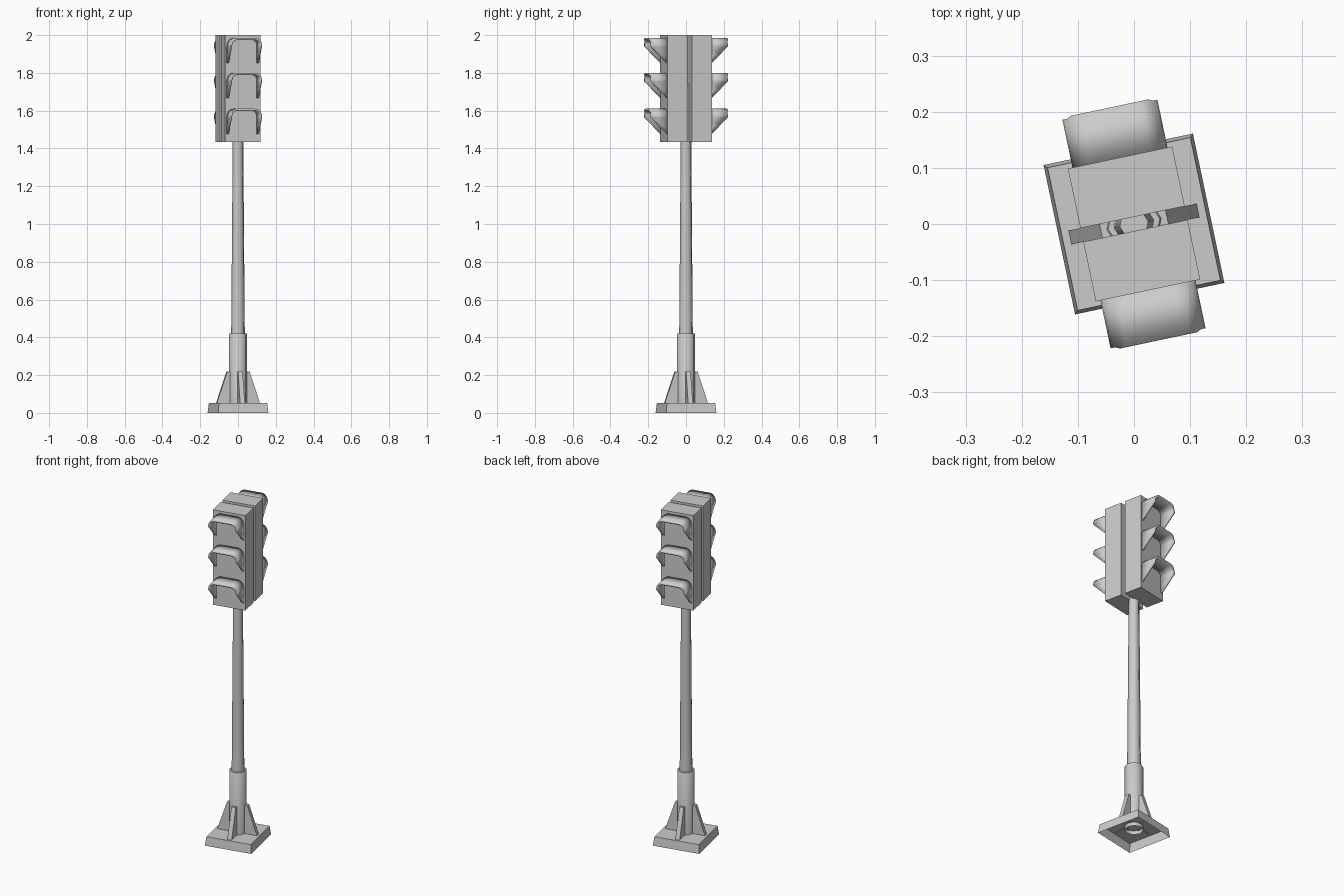
import bpy, bmesh, math

if "Cube" in bpy.data.objects:
    bpy.data.objects.remove(bpy.data.objects["Cube"])

YAW = math.radians(11.9)   # the whole light stands slightly turned


def add_object(name, bm, yaw=0.0, smooth=None):
    bmesh.ops.recalc_face_normals(bm, faces=bm.faces)
    mesh = bpy.data.meshes.new(name)
    bm.to_mesh(mesh)
    bm.free()
    ob = bpy.data.objects.new(name, mesh)
    bpy.context.collection.objects.link(ob)
    ob.rotation_euler.z = YAW + yaw
    if smooth:
        bpy.ops.object.select_all(action='DESELECT')
        bpy.context.view_layer.objects.active = ob
        ob.select_set(True)
        bpy.ops.object.shade_smooth_by_angle(angle=math.radians(smooth))
    return ob


def loft(rings, cap_top=True, cap_bottom=False):
    """Skin a stack of equally sized point rings."""
    bm = bmesh.new()
    vs = [[bm.verts.new(p) for p in r] for r in rings]
    n = len(vs[0])
    for a, b in zip(vs, vs[1:]):
        for i in range(n):
            j = (i + 1) % n
            bm.faces.new((a[i], a[j], b[j], b[i]))
    if cap_top:
        bm.faces.new(vs[-1])
    if cap_bottom:
        bm.faces.new(vs[0][::-1])
    return bm


def circle(r, z, n=8):
    return [(r * math.cos(2 * math.pi * i / n), r * math.sin(2 * math.pi * i / n), z)
            for i in range(n)]


def rect(x0, x1, y0, y1, z):
    return [(x0, y0, z), (x1, y0, z), (x1, y1, z), (x0, y1, z)]


# Base plate: tapered, open underneath
add_object("base_plate", loft([rect(-.136, .136, -.136, .136, 0),
                               rect(-.130, .130, -.130, .130, .052)]))

# Sleeve and tapered pole
add_object("pole_sleeve", loft([circle(.05, .03), circle(.05, .415), circle(.047, .42)]), smooth=50)
add_object("pole", loft([circle(.037, .40), circle(.026, 1.74)]), smooth=50)

# Four gussets around the sleeve
for k in range(4):
    profile = [(.04, .05), (.117, .05), (.06, .22), (.04, .22)]
    rings = [[(x, s * .0125, z) for x, z in profile] for s in (-1, 1)]
    add_object(f"gusset_{k + 1}", loft(rings, True, True), yaw=k * math.pi / 2)


# Visor: arched hood, sides cut back on a slope towards the housing
def visor_sheet(top):
    w, r, height = .081, .035, .128
    half = [(w, -height), (w, -.085), (w, -.04)]
    for i in range(6):
        a = i * math.pi / 10
        half.append((w - r + r * math.cos(a), -r + r * math.sin(a)))
    arch = half + [(-x, z) for x, z in reversed(half)]
    bm = bmesh.new()
    rows = []
    for x, z in arch:
        t = max(0, min(1, (z + height) / (height - .04)))
        reach = .122 + .086 * t + (.004 if z > -.012 else 0)
        rows.append((bm.verts.new((x, -.115, top + z)), bm.verts.new((x, -reach, top + z))))
    for a, b in zip(rows, rows[1:]):
        bm.faces.new((a[0], b[0], b[1], a[1]))
    return bm


# Two signal heads back to back, with a narrow gap for the pole
for side, yaw in (("front", 0), ("back", math.pi)):
    add_object(f"{side}_housing", loft([rect(-.095, .095, -.121, -.0125, 1.435),
                                        rect(-.095, .095, -.121, -.0125, 2.0)], True, True), yaw)
    for label, top in (("upper", 1.98), ("middle", 1.795), ("lower", 1.605)):
        visor = add_object(f"{side}_{label}_visor", visor_sheet(top), yaw, smooth=30)
        solid = visor.modifiers.new("thickness", 'SOLIDIFY')
        solid.thickness = .011
        solid.offset = 0
